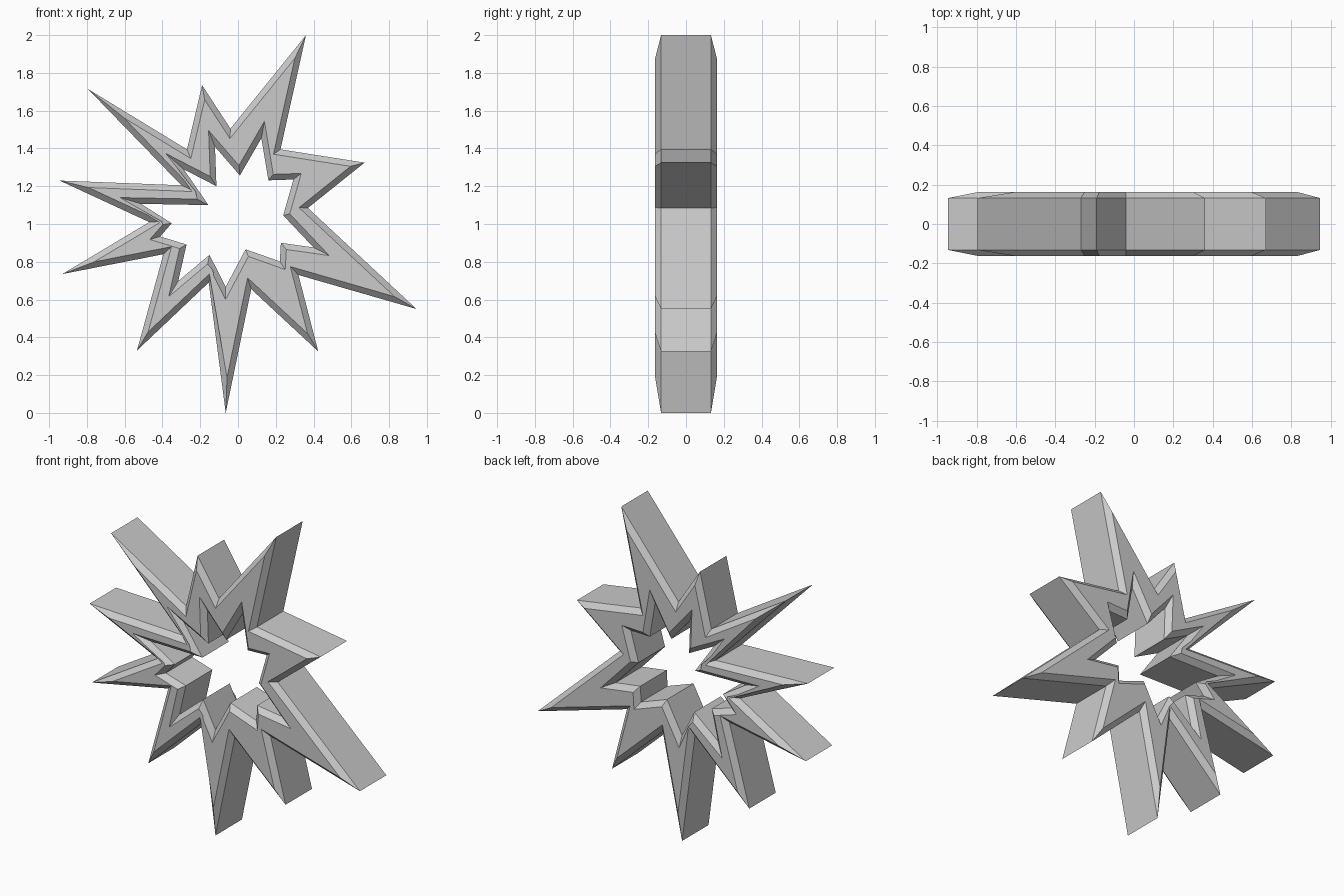
import bpy
import bmesh
from mathutils import Vector

cube = bpy.data.objects.get("Cube")
if cube:
    bpy.data.objects.remove(cube)

BEVEL = 0.031
WALL_Y, FACE_Y = 0.132, 0.163

# Outer rim at the wall: tip, valley, tip, valley ... clockwise from the front
OUTER = [(.36, 2), (.225, 1.395), (.67, 1.325), (.37, 1.085), (.945, .55),
         (.32, .73), (.425, .325), (.07, .655), (-.065, 0), (-.155, .69),
         (-.535, .33), (-.395, .84), (-.93, .735), (-.47, 1.01), (-.945, 1.23),
         (-.30, 1.205), (-.795, 1.715), (-.27, 1.395), (-.19, 1.735), (-.04, 1.505)]

# Opening at the flat face: one notch per spike, same order
HOLE = [(.14, 1.544), (.187, 1.263), (.335, 1.268), (.274, 1.054), (.483, .833),
        (.256, .865), (.25, .759), (.055, .828), (-.066, .60), (-.161, .788),
        (-.367, .615), (-.309, .87), (-.467, .918), (-.398, .997), (-.625, 1.14),
        (-.216, 1.132), (-.383, 1.374), (-.147, 1.252), (-.156, 1.496), (.005, 1.31)]


def inset(points, distance):
    """Move a clockwise outline inward by an even, mitred distance."""
    pts = [Vector(p) for p in points]
    result = []
    for i, p in enumerate(pts):
        a = (p - pts[i - 1]).normalized()
        b = (pts[(i + 1) % len(pts)] - p).normalized()
        na, nb = Vector((a.y, -a.x)), Vector((b.y, -b.x))
        result.append(p + (na + nb) * distance / (1 + na.dot(nb)))
    return result


# Closed cross-section: face, bevel, outer wall, bevel, face, bevel, hole wall, bevel
outer_face = inset(OUTER, BEVEL)
hole_wall = inset(HOLE, BEVEL)
section = [(outer_face, -FACE_Y), (OUTER, -WALL_Y), (OUTER, WALL_Y), (outer_face, FACE_Y),
           (HOLE, FACE_Y), (hole_wall, WALL_Y), (hole_wall, -WALL_Y), (HOLE, -FACE_Y)]

bm = bmesh.new()
loops = [[bm.verts.new((x, y, z)) for x, z in outline] for outline, y in section]
count = len(OUTER)
for k, loop in enumerate(loops):
    following = loops[(k + 1) % len(loops)]
    for i in range(count):
        j = (i + 1) % count
        bm.faces.new((loop[i], loop[j], following[j], following[i]))
bmesh.ops.recalc_face_normals(bm, faces=bm.faces)

mesh = bpy.data.meshes.new("starburst_ring")
bm.to_mesh(mesh)
bm.free()
ring = bpy.data.objects.new("starburst_ring", mesh)
bpy.context.collection.objects.link(ring)

# Single plain grey
grey = bpy.data.materials.new("light_grey")
grey.use_nodes = True
colour = (0.6, 0.6, 0.6, 1)
grey.diffuse_color = colour
grey.node_tree.nodes["Principled BSDF"].inputs["Base Color"].default_value = colour
mesh.materials.append(grey)
